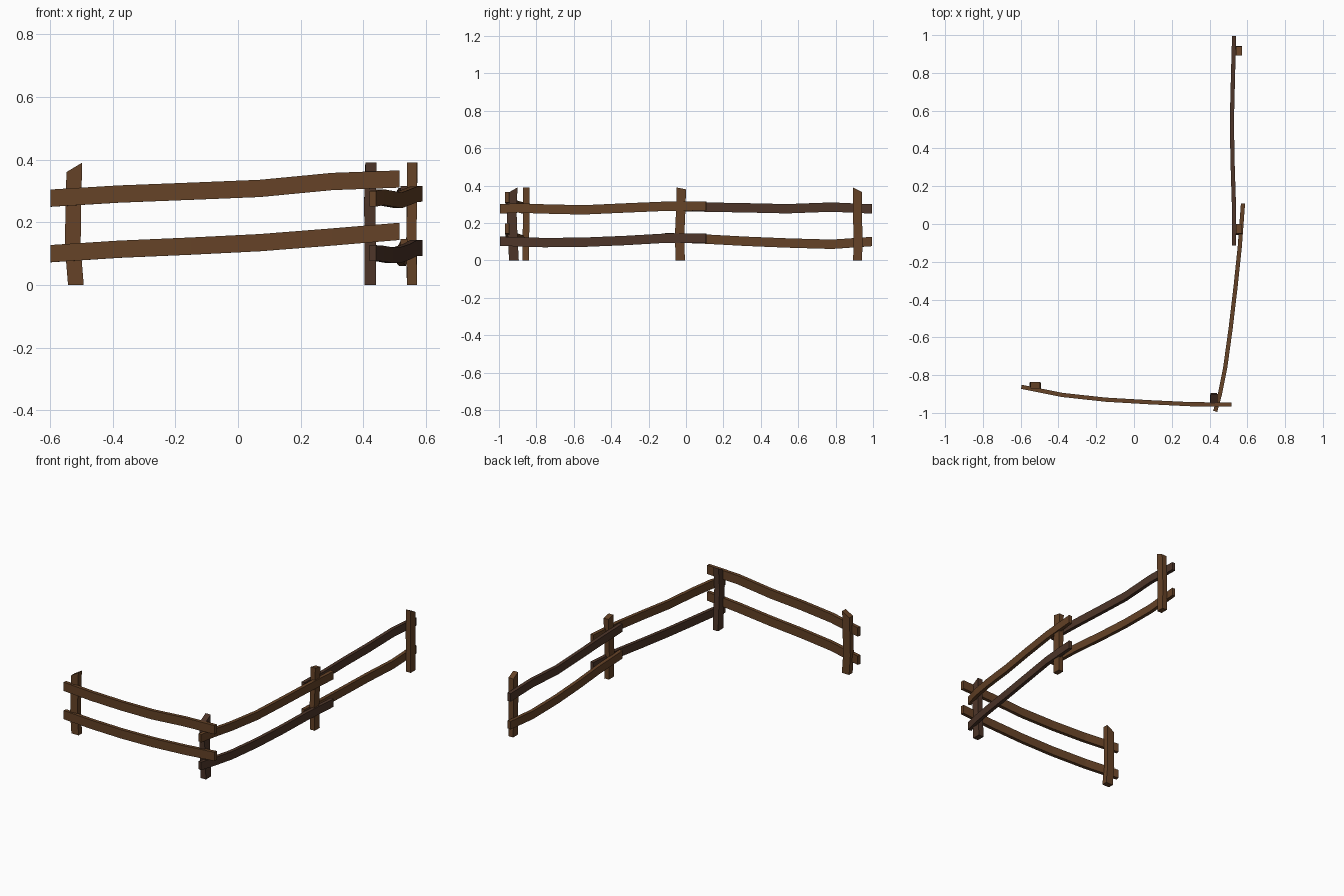
import bpy
from mathutils import Vector

if "Cube" in bpy.data.objects:
    bpy.data.objects.remove(bpy.data.objects["Cube"])


def wood(name, rgb):
    m = bpy.data.materials.new(name)
    m.diffuse_color = (*rgb, 1)
    m.use_nodes = True
    m.node_tree.nodes["Principled BSDF"].inputs["Base Color"].default_value = m.diffuse_color
    return m


LIGHT = wood("light_wood", (0.13, 0.055, 0.02))
DARK = wood("dark_wood", (0.075, 0.036, 0.022))


def loft(name, rings, mat):
    """Box-section beam through a list of four-cornered rings."""
    verts = [p for r in rings for p in r]
    last = 4 * (len(rings) - 1)
    faces = [(3, 2, 1, 0), tuple(last + k for k in range(4))]
    for i in range(len(rings) - 1):
        for k in range(4):
            a, b = 4 * i + k, 4 * i + (k + 1) % 4
            faces.append((a, b, b + 4, a + 4))
    me = bpy.data.meshes.new(name)
    me.from_pydata(verts, [], faces)
    me.materials.append(mat)
    ob = bpy.data.objects.new(name, me)
    bpy.context.collection.objects.link(ob)


def rail(name, path, mat, height=0.053, thick=0.022):
    pts = [Vector(p) for p in path]
    rings = []
    for i, p in enumerate(pts):
        t = pts[min(i + 1, len(pts) - 1)] - pts[max(i - 1, 0)]
        n = Vector((-t.y, t.x, 0)).normalized() * thick / 2
        up = Vector((0, 0, height / 2))
        rings.append([p - n - up, p - n + up, p + n + up, p + n - up])
    loft(name, rings, mat)


def post(name, path, wx, wy, slope_x, slope_y, mat):
    """Leaning post; the top is cut at an angle given by the slopes."""
    rings = []
    for i, (x, y, z) in enumerate(path):
        s = 1 if i == len(path) - 1 else 0
        rings.append([(x + a * wx / 2, y + b * wy / 2,
                       z + s * (a * slope_x + b * slope_y) / 2)
                      for a, b in ((-1, -1), (1, -1), (1, 1), (-1, 1))])
    loft(name, rings, mat)


# Posts
post("left_end_post", [(-0.517, -0.858, 0), (-0.527, -0.856, 0.12), (-0.525, -0.854, 0.26),
                       (-0.522, -0.854, 0.375)], 0.05, 0.035, 0.03, 0, LIGHT)
post("corner_post", [(0.422, -0.92, 0), (0.422, -0.927, 0.13), (0.42, -0.932, 0.26),
                     (0.424, -0.927, 0.375)], 0.036, 0.052, 0, 0.03, DARK)
post("middle_post", [(0.555, -0.031, 0), (0.553, -0.034, 0.14), (0.555, -0.028, 0.27),
                     (0.555, -0.025, 0.385)], 0.032, 0.05, 0, -0.01, LIGHT)
post("back_end_post", [(0.555, 0.918, 0), (0.553, 0.919, 0.14), (0.554, 0.917, 0.27),
                       (0.556, 0.916, 0.378)], 0.033, 0.048, 0, -0.025, LIGHT)

# Front section rails
front = [(-0.596, -0.862), (-0.38, -0.905), (-0.15, -0.93), (0.07, -0.943), (0.3, -0.954), (0.515, -0.956)]
for name, zs in (("front_upper_rail", (0.277, 0.29, 0.299, 0.308, 0.33, 0.338)),
                 ("front_lower_rail", (0.1, 0.114, 0.124, 0.135, 0.153, 0.171))):
    rail(name, [(x, y, z) for (x, y), z in zip(front, zs)], LIGHT, 0.055)

# Side section rails, outside the middle post
side = [(0.43, -0.992), (0.455, -0.9), (0.483, -0.76), (0.512, -0.55), (0.538, -0.33), (0.56, -0.12), (0.577, 0.108)]
for name, zs, mat in (("side_upper_rail", (0.275, 0.28, 0.275, 0.27, 0.28, 0.289, 0.291), LIGHT),
                      ("side_lower_rail", (0.102, 0.1, 0.095, 0.097, 0.106, 0.118, 0.118), DARK)):
    rail(name, [(x, y, z) for (x, y), z in zip(side, zs)], mat, 0.05)

# Back section rails, inside the middle and back posts
back = [(0.53, -0.113), (0.529, 0.1), (0.522, 0.32), (0.518, 0.54), (0.524, 0.78), (0.53, 0.995)]
for name, zs, mat in (("back_upper_rail", (0.29, 0.285, 0.281, 0.276, 0.285, 0.275), DARK),
                      ("back_lower_rail", (0.122, 0.114, 0.102, 0.093, 0.086, 0.101), LIGHT)):
    rail(name, [(x, y, z) for (x, y), z in zip(back, zs)], mat, 0.05)
